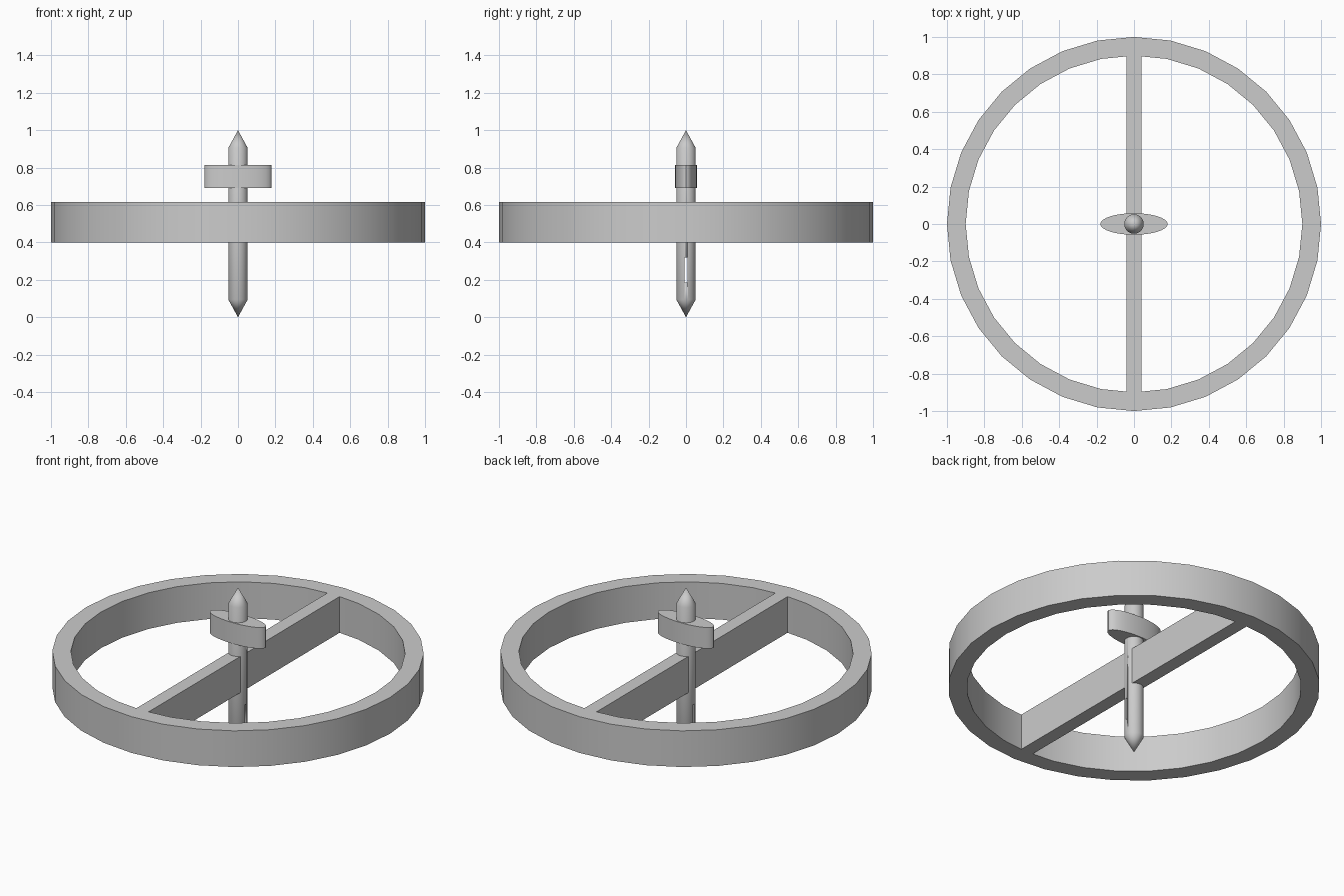
import bpy
import bmesh
from math import cos, sin, tau, radians

cube = bpy.data.objects.get("Cube")
if cube:
    bpy.data.objects.remove(cube, do_unlink=True)

SEGMENTS = 32
RIM_LOW, RIM_HIGH = 0.4, 0.615

grey = bpy.data.materials.new("plain grey")
grey.use_nodes = True
grey.diffuse_color = (0.6, 0.6, 0.6, 1)
grey.node_tree.nodes["Principled BSDF"].inputs["Base Color"].default_value = grey.diffuse_color


def finish(name, bm):
    """Turn a bmesh into a smooth-shaded object that keeps its sharp edges."""
    bmesh.ops.remove_doubles(bm, verts=bm.verts, dist=0.0001)
    bmesh.ops.recalc_face_normals(bm, faces=bm.faces)
    mesh = bpy.data.meshes.new(name)
    bm.to_mesh(mesh)
    bm.free()
    mesh.materials.append(grey)
    obj = bpy.data.objects.new(name, mesh)
    bpy.context.collection.objects.link(obj)
    bpy.ops.object.select_all(action="DESELECT")
    obj.select_set(True)
    bpy.context.view_layer.objects.active = obj
    bpy.ops.object.shade_smooth_by_angle(angle=radians(30))
    return obj


def lathe(name, profile, closed=False, squash=1.0):
    """Revolve a (radius, z) profile about z; squash narrows it along y."""
    bm = bmesh.new()
    rings = [[bm.verts.new((r * cos(tau * i / SEGMENTS), squash * r * sin(tau * i / SEGMENTS), z))
              for i in range(SEGMENTS)] for r, z in profile]
    pairs = list(zip(rings, rings[1:]))
    if closed:
        pairs.append((rings[-1], rings[0]))
    for low, high in pairs:
        for i in range(SEGMENTS):
            j = (i + 1) % SEGMENTS
            bm.faces.new((low[i], low[j], high[j], high[i]))
    bmesh.ops.dissolve_degenerate(bm, dist=0.0001, edges=bm.edges)
    return finish(name, bm)


def box(name, size, z):
    bm = bmesh.new()
    bmesh.ops.create_cube(bm, size=1)
    bmesh.ops.scale(bm, vec=size, verts=bm.verts)
    bmesh.ops.translate(bm, vec=(0, 0, z), verts=bm.verts)
    return finish(name, bm)


# Wheel rim and the single bar across it
lathe("wheel_rim", [(0.9, RIM_LOW), (1, RIM_LOW), (1, RIM_HIGH), (0.9, RIM_HIGH)], closed=True)
box("cross_bar", (0.08, 1.8, RIM_HIGH - RIM_LOW), (RIM_LOW + RIM_HIGH) / 2)

# Axle pointed at both ends, with a narrow slot through it
axle = lathe("axle", [(0, 0), (0.052, 0.095), (0.052, 0.905), (0, 1)])
cutter = box("slot_cutter", (0.3, 0.015, 0.135), 0.253)
cutter.hide_render = True
slot = axle.modifiers.new("slot", "BOOLEAN")
slot.operation = "DIFFERENCE"
slot.solver = "EXACT"
slot.object = cutter
bpy.context.view_layer.objects.active = axle
bpy.ops.object.modifier_apply(modifier=slot.name)
bpy.data.objects.remove(cutter, do_unlink=True)

# Oval collar near the top of the axle
lathe("oval_collar", [(0, 0.69), (0.18, 0.69), (0.18, 0.815), (0, 0.815)], squash=0.32)
